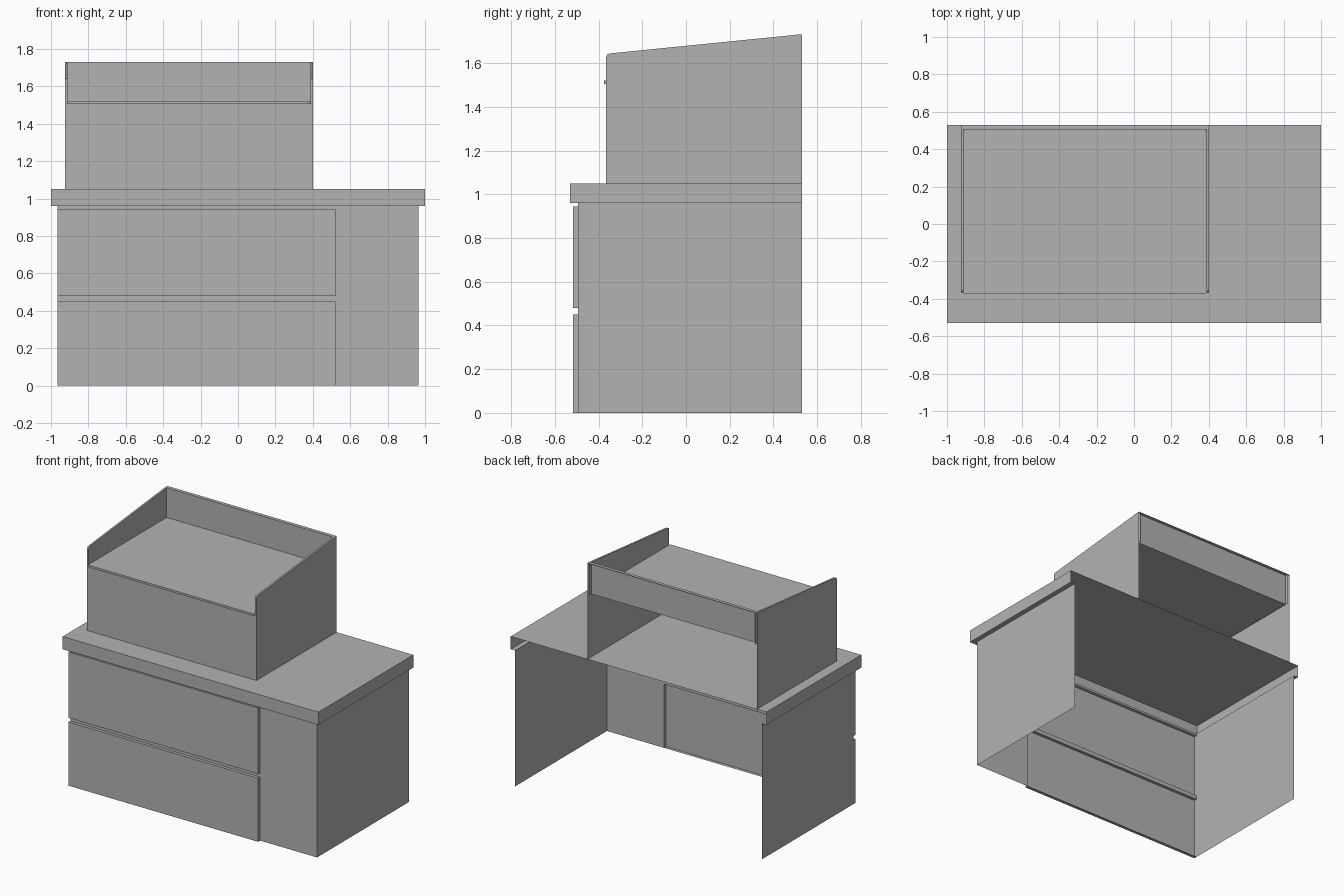
import bpy, bmesh
from mathutils import Vector

cube = bpy.data.objects.get("Cube")
if cube:
    bpy.data.objects.remove(cube, do_unlink=True)

grey = bpy.data.materials.new("plain_grey")
grey.use_nodes = True
colour = (0.45, 0.45, 0.45, 1)
grey.diffuse_color = colour
grey.node_tree.nodes["Principled BSDF"].inputs["Base Color"].default_value = colour

SIDES = {"left": (1, 0, 0), "right": (-1, 0, 0), "back": (0, 1, 0),
         "front": (0, -1, 0), "top": (0, 0, 1), "bottom": (0, 0, -1)}


def finish(name, bm):
    mesh = bpy.data.meshes.new(name)
    bm.to_mesh(mesh)
    bm.free()
    mesh.materials.append(grey)
    obj = bpy.data.objects.new(name, mesh)
    bpy.context.collection.objects.link(obj)
    return obj


def drop_faces(bm, sides):
    """Open the shell on the named sides."""
    bm.normal_update()
    axes = [Vector(SIDES[s]) for s in sides]
    gone = [f for f in bm.faces if any(f.normal.dot(a) > 0.999 for a in axes)]
    bmesh.ops.delete(bm, geom=gone, context="FACES")


def box(name, x, y, z, keep=tuple(SIDES), corner=0):
    """Box spanning the given ranges, with only the kept sides."""
    bm = bmesh.new()
    bmesh.ops.create_cube(bm, size=1)
    for v in bm.verts:
        v.co = [r[0] if c < 0 else r[1] for c, r in zip(v.co, (x, y, z))]
    if corner:
        upright = [e for e in bm.edges
                   if abs(e.verts[0].co.z - e.verts[1].co.z) > 0.001]
        bmesh.ops.bevel(bm, geom=upright, offset=corner, segments=3,
                        profile=0.5, affect="EDGES")
    drop_faces(bm, [s for s in SIDES if s not in keep])
    return finish(name, bm)


BODY, FRONT, BACK = 0.965, -0.495, 0.53
UNDER, TOP = 0.96, 1.05
SPLIT = 0.52

# Cabinet: two thin side walls, open behind
box("cabinet_sides", (-BODY, BODY), (FRONT, BACK), (0, UNDER), ("left", "right"))
box("fixed_front_panel", (SPLIT, BODY), (FRONT, BACK), (0, UNDER), ("front",))

# Drawer fronts: shallow shells open behind, with rails between them
for label, low, high in (("lower", 0, 0.45), ("upper", 0.48, 0.945)):
    box(label + "_drawer_front", (-BODY, SPLIT), (-0.517, FRONT), (low, high),
        ("front", "left", "right", "top", "bottom"))
for label, low, high in (("middle", 0.45, 0.48), ("top", 0.945, UNDER)):
    box(label + "_rail", (-BODY, SPLIT), (FRONT, BACK), (low, high), ("front",))

# Countertop: sheet with a skirt and a narrow return lip below
box("countertop", (-1, 1), (-0.53, BACK), (UNDER, TOP),
    ("top", "front", "left", "right"))
box("countertop_front_lip", (-1, 1), (-0.53, FRONT), (UNDER, TOP), ("bottom",))
for label, x in (("left", (BODY, 1)), ("right", (-1, -BODY))):
    box("countertop_" + label + "_lip", x, (FRONT, BACK), (UNDER, TOP), ("bottom",))

# Raised tray on the counter
OUT_R, OUT_L, WALL = -0.925, 0.4, 0.013
TRAY_FRONT, SHELF, RIM = -0.365, 1.505, 1.73
box("riser_front", (OUT_R, OUT_L), (TRAY_FRONT, BACK), (TOP, SHELF), ("front",))
box("riser_sides", (OUT_R, OUT_L), (TRAY_FRONT, BACK), (TOP, SHELF),
    ("left", "right"))
box("tray_shelf", (OUT_R + WALL, OUT_L - WALL), (-0.375, 0.505),
    (SHELF, 1.52), corner=0.01)
box("tray_back_wall", (OUT_R + WALL, OUT_L - WALL), (0.505, BACK),
    (SHELF, RIM), ("front", "top"))

# Sloping tray sides with rounded tips
outline = [(TRAY_FRONT, SHELF), (TRAY_FRONT, 1.63), (-0.361, 1.639),
           (-0.35, 1.644), (0.47, 1.726), (0.505, RIM), (BACK, RIM), (BACK, SHELF)]
for label, x in (("left", OUT_L - WALL), ("right", OUT_R)):
    bm = bmesh.new()
    face = bm.faces.new([bm.verts.new((x, y, z)) for y, z in outline])
    swept = bmesh.ops.extrude_face_region(bm, geom=[face])["geom"]
    for v in swept:
        if isinstance(v, bmesh.types.BMVert):
            v.co.x += WALL
    if not any(f.normal.x < -0.9 for f in bm.faces):
        bm.normal_update()
    bmesh.ops.recalc_face_normals(bm, faces=bm.faces)
    drop_faces(bm, ("bottom", "back"))
    finish("tray_" + label + "_side", bm)
